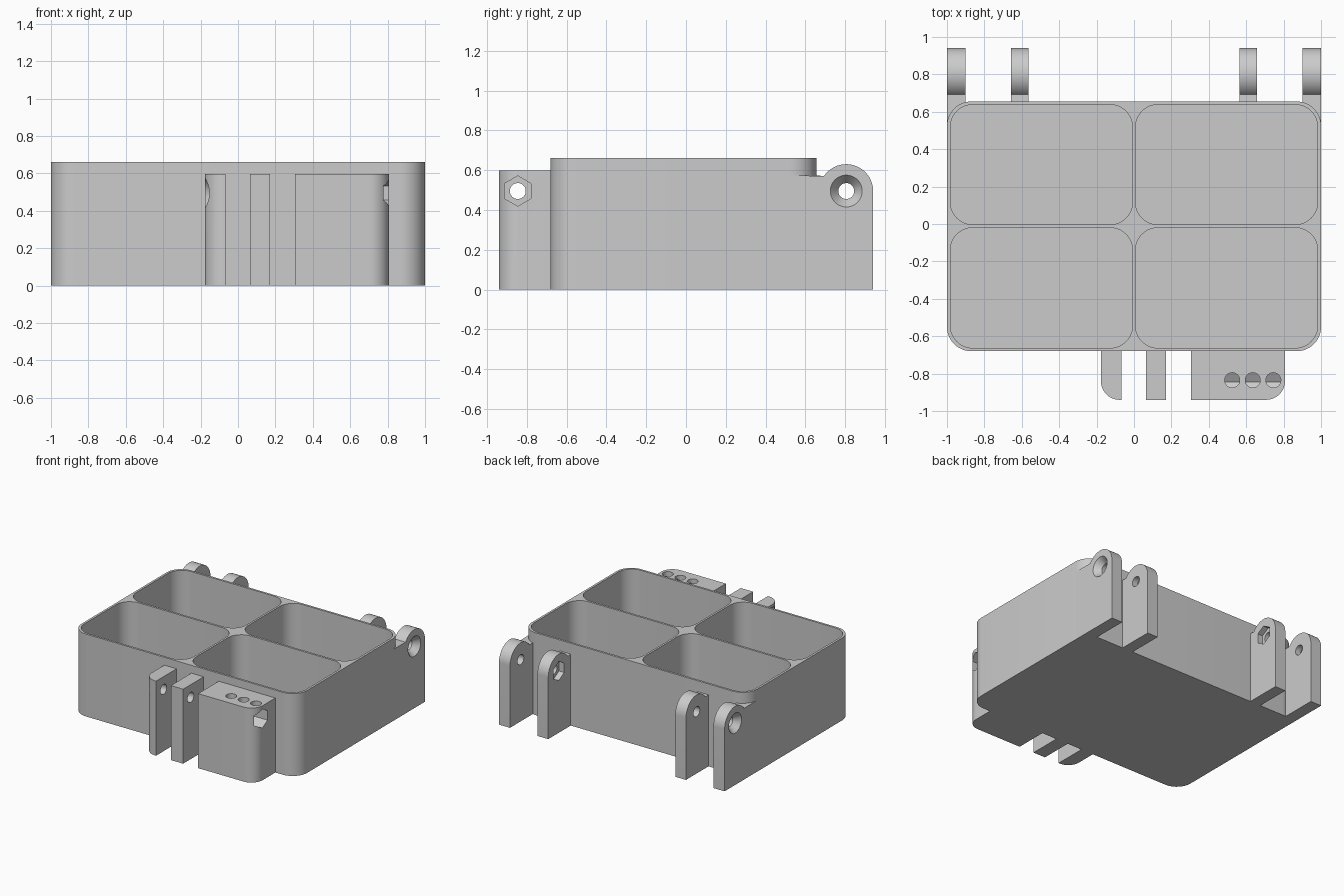
import bpy, bmesh
from math import cos, sin, pi

if "Cube" in bpy.data.objects:
    bpy.data.objects.remove(bpy.data.objects["Cube"])

grey = bpy.data.materials.new("plain grey")
grey.use_nodes = True
grey.diffuse_color = (0.6, 0.6, 0.6, 1)
grey.node_tree.nodes["Principled BSDF"].inputs["Base Color"].default_value = (0.6, 0.6, 0.6, 1)

HINGE_Y, LATCH_Y, PIN_Z = 0.805, -0.845, 0.495
PIN_R, SINK_R, HEX_R = 0.04, 0.08, 0.076


def arc(cx, cy, r, start, end, n=12):
    return [(cx + r * cos(start + (end - start) * i / n),
             cy + r * sin(start + (end - start) * i / n)) for i in range(n + 1)]


def circle(cx, cy, r, n=40):
    """Polygon with one corner straight up, so six sides give a hexagon."""
    return [(cx + r * cos(pi / 2 + 2 * pi * i / n),
             cy + r * sin(pi / 2 + 2 * pi * i / n)) for i in range(n)]


def rounded(x0, x1, y0, y1, r=0, corners="abcd"):
    """Rectangle outline; corners a, b, c, d run counter-clockwise from upper right."""
    pts = []
    for i, (key, cx, cy) in enumerate((("a", x1 - r, y1 - r), ("b", x0 + r, y1 - r),
                                       ("c", x0 + r, y0 + r), ("d", x1 - r, y0 + r))):
        if r and key in corners:
            pts += arc(cx, cy, r, i * pi / 2, (i + 1) * pi / 2)
        else:
            pts.append((x1 if key in "ad" else x0, y1 if key in "ab" else y0))
    return pts


def prism(name, pts, lo, hi, axis="z", end_pts=None):
    """Solid between two matching outlines along an axis."""
    place = (lambda p, h: (h, *p)) if axis == "x" else (lambda p, h: (*p, h))
    bm = bmesh.new()
    bottom = [bm.verts.new(place(p, lo)) for p in pts]
    top = [bm.verts.new(place(p, hi)) for p in (end_pts or pts)]
    bm.faces.new(bottom[::-1])
    bm.faces.new(top)
    for i in range(len(pts)):
        j = (i + 1) % len(pts)
        bm.faces.new((bottom[i], bottom[j], top[j], top[i]))
    bmesh.ops.recalc_face_normals(bm, faces=bm.faces[:])
    mesh = bpy.data.meshes.new(name)
    bm.to_mesh(mesh)
    bm.free()
    mesh.materials.append(grey)
    obj = bpy.data.objects.new(name, mesh)
    bpy.context.collection.objects.link(obj)
    return obj


def cut(obj, cutter, keep=False):
    mod = obj.modifiers.new("cut", "BOOLEAN")
    mod.operation, mod.solver, mod.object = "DIFFERENCE", "EXACT", cutter
    dg = bpy.context.evaluated_depsgraph_get()
    mesh = bpy.data.meshes.new_from_object(obj.evaluated_get(dg))
    obj.modifiers.clear()
    obj.data = mesh
    if not keep:
        bpy.data.objects.remove(cutter)


def pin_hole(obj, y, x0, x1):
    cut(obj, prism("pin_cutter", circle(y, PIN_Z, PIN_R), x0 - 0.05, x1 + 0.05, "x"))


def countersink(obj, y, face, side, depth=0.05):
    """Cone narrowing inward from a face; side is the outward x direction."""
    out = 0.02
    wide = SINK_R + (SINK_R - PIN_R) * out / depth
    cut(obj, prism("sink_cutter", circle(y, PIN_Z, wide), face + side * out,
                   face - side * depth, "x", circle(y, PIN_Z, PIN_R)))


def hex_pocket(obj, y, face, side, depth):
    cut(obj, prism("nut_cutter", circle(y, PIN_Z, HEX_R, 6), face + side * 0.05,
                   face - side * depth, "x"))


# Tray block
tray = prism("tray", rounded(-1, 1, -0.68, 0.655, 0.13), 0, 0.66)
parts = [tray]

# Rear hinge knuckles, two per side
def knuckle_profile(y0):
    return [(y0, 0), (0.94, 0)] + arc(HINGE_Y, PIN_Z, 0.135, 0, pi * 0.81, 24) + [(y0, 0.573)]

for side, label in ((1, "left"), (-1, "right")):
    outer = prism(label + "_outer_hinge", knuckle_profile(0.53), side * 0.902, side, "x")
    cut(outer, tray, keep=True)
    pin_hole(outer, HINGE_Y, 0.9 * side - 0.1, 0.9 * side + 0.2)
    countersink(outer, HINGE_Y, side, side)
    inner = prism(label + "_inner_hinge", knuckle_profile(0.655), side * 0.563, side * 0.658, "x")
    pin_hole(inner, HINGE_Y, side * 0.6 - 0.1, side * 0.6 + 0.1)
    hex_pocket(inner, HINGE_Y, side * 0.563, -side, 0.045)
    parts += [outer, inner]

# Four compartments
for x0, x1 in ((-0.982, -0.008), (0.008, 0.982)):
    for y0, y1 in ((-0.663, -0.02), (-0.003, 0.638)):
        cut(tray, prism("bin_cutter", rounded(x0, x1, y0, y1, 0.12), 0.02, 0.8))

# Front latch lugs and block
for name, x0, x1, corner in (("latch_end_lug", -0.177, -0.068, "c"),
                             ("latch_middle_lug", 0.063, 0.172, ""),
                             ("latch_block", 0.305, 0.807, "d")):
    lug = prism(name, rounded(x0, x1, -0.94, -0.68, 0.1, corner), 0, 0.597)
    pin_hole(lug, LATCH_Y, x0, x1)
    if corner == "c":
        countersink(lug, LATCH_Y, x0, -1)
    if corner == "d":
        hex_pocket(lug, LATCH_Y, x1, 1, 0.33)
        for x in (0.525, 0.635, 0.745):
            cut(lug, prism("vent_cutter", circle(x, -0.835, 0.04), PIN_Z, 0.7))
    parts.append(lug)

# Smooth the curved walls, keep the edges crisp
bpy.ops.object.select_all(action="DESELECT")
for part in parts:
    part.select_set(True)
bpy.context.view_layer.objects.active = tray
bpy.ops.object.shade_smooth_by_angle(angle=pi / 6)
